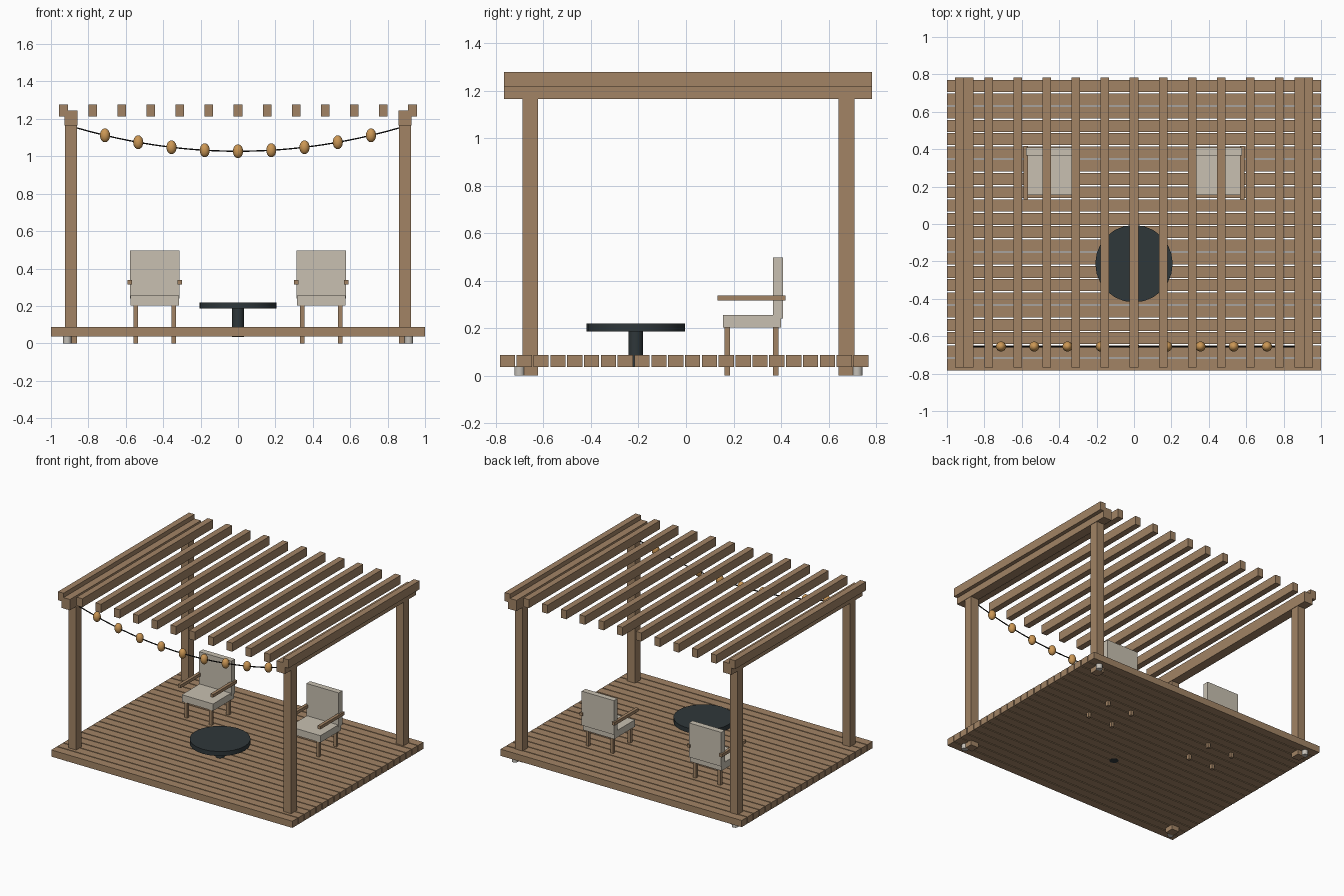
import bpy, math

cube = bpy.data.objects.get("Cube")
if cube:
    bpy.data.objects.remove(cube, do_unlink=True)


def material(name, rgb):
    m = bpy.data.materials.new(name)
    m.use_nodes = True
    m.diffuse_color = (*rgb, 1)
    m.node_tree.nodes["Principled BSDF"].inputs["Base Color"].default_value = (*rgb, 1)
    return m


wood = material("warm_wood", (0.36, 0.23, 0.13))
cushion = material("cream_cushion", (0.58, 0.53, 0.44))
dark = material("charcoal", (0.028, 0.038, 0.042))
black = material("black_wire", (0.01, 0.01, 0.01))
amber = material("amber_glass", (0.60, 0.31, 0.09))
stone = material("pale_concrete", (0.56, 0.53, 0.48))


def box(name, mat, x, y, z):
    """Box spanning the (low, high) pairs x, y and z."""
    spans = (x, y, z)
    bpy.ops.mesh.primitive_cube_add(size=1, location=[(a + b) / 2 for a, b in spans])
    ob = bpy.context.object
    ob.name = name
    ob.scale = [b - a for a, b in spans]
    bpy.ops.object.transform_apply(location=False, rotation=False, scale=True)
    ob.data.materials.append(mat)
    return ob


def around(centre, width):
    return centre - width / 2, centre + width / 2


def cylinder(name, mat, x, y, radius, z, sides):
    bpy.ops.mesh.primitive_cylinder_add(vertices=sides, radius=radius, depth=z[1] - z[0],
                                        location=(x, y, sum(z) / 2))
    ob = bpy.context.object
    ob.name = name
    ob.data.materials.append(mat)
    bpy.ops.object.shade_smooth_by_angle()
    return ob


# Deck boards
BOARDS, PITCH = 22, 0.0709
for i in range(BOARDS):
    y = -0.0075 + (i - (BOARDS - 1) / 2) * PITCH
    box("deck_board", wood, (-1, 1), around(y, 0.064), (0.036, 0.086))

# Posts, footings and side beams
ROOF_Y = (-0.767, 0.784)
for sx in (-1, 1):
    for sy in (-1, 1):
        box("post", wood, around(sx * 0.892, 0.064), around(0.01 + sy * 0.666, 0.066), (0, 1.165))
        cylinder("footing", stone, sx * 0.913, 0.01 + sy * 0.711, 0.022, (0, 0.04), 16)
    box("side_beam", wood, around(sx * 0.892, 0.07), ROOF_Y, (1.164, 1.245))

# Rafters
for i in range(-6, 7):
    box("rafter", wood, around(i * 0.1555, 0.046), ROOF_Y, (1.214, 1.278))

# Hanging light string
LIGHT_Y = -0.655


def sag(x):
    return 1.027 + 0.168 * x * x


curve = bpy.data.curves.new("light_wire", "CURVE")
curve.dimensions = "3D"
curve.bevel_depth = 0.004
curve.bevel_resolution = 1
spline = curve.splines.new("POLY")
STEPS = 24
spline.points.add(STEPS)
for i, point in enumerate(spline.points):
    x = 0.862 * (2 * i / STEPS - 1)
    point.co = (x, LIGHT_Y, sag(x), 1)
curve.materials.append(black)
bpy.context.collection.objects.link(bpy.data.objects.new("light_wire", curve))

for i in range(-4, 5):
    x = i * 0.1778
    bpy.ops.mesh.primitive_uv_sphere_add(segments=16, ring_count=10, radius=1,
                                         location=(x, LIGHT_Y, sag(x)))
    bulb = bpy.context.object
    bulb.name = "bulb"
    bulb.scale = (0.027, 0.027, 0.037)
    bulb.data.materials.append(amber)
    bpy.ops.object.shade_smooth()

# Round table
cylinder("table_top", dark, 0, -0.212, 0.207, (0.185, 0.219), 24)
cylinder("table_pedestal", dark, 0, -0.212, 0.031, (0.035, 0.187), 12)

# Pair of armchairs
for side in (-1, 1):
    cx = side * 0.445
    box("seat", cushion, around(cx, 0.26), (0.155, 0.40), (0.203, 0.255))
    box("seat_back", cushion, around(cx, 0.267), (0.366, 0.409), (0.24, 0.496))
    for s in (-1, 1):
        box("armrest", wood, around(cx + s * 0.134, 0.023), (0.132, 0.418), (0.315, 0.338))
        for y in (0.174, 0.378):
            box("chair_leg", wood, around(cx + s * 0.102, 0.023), around(y, 0.023), (0, 0.205))
